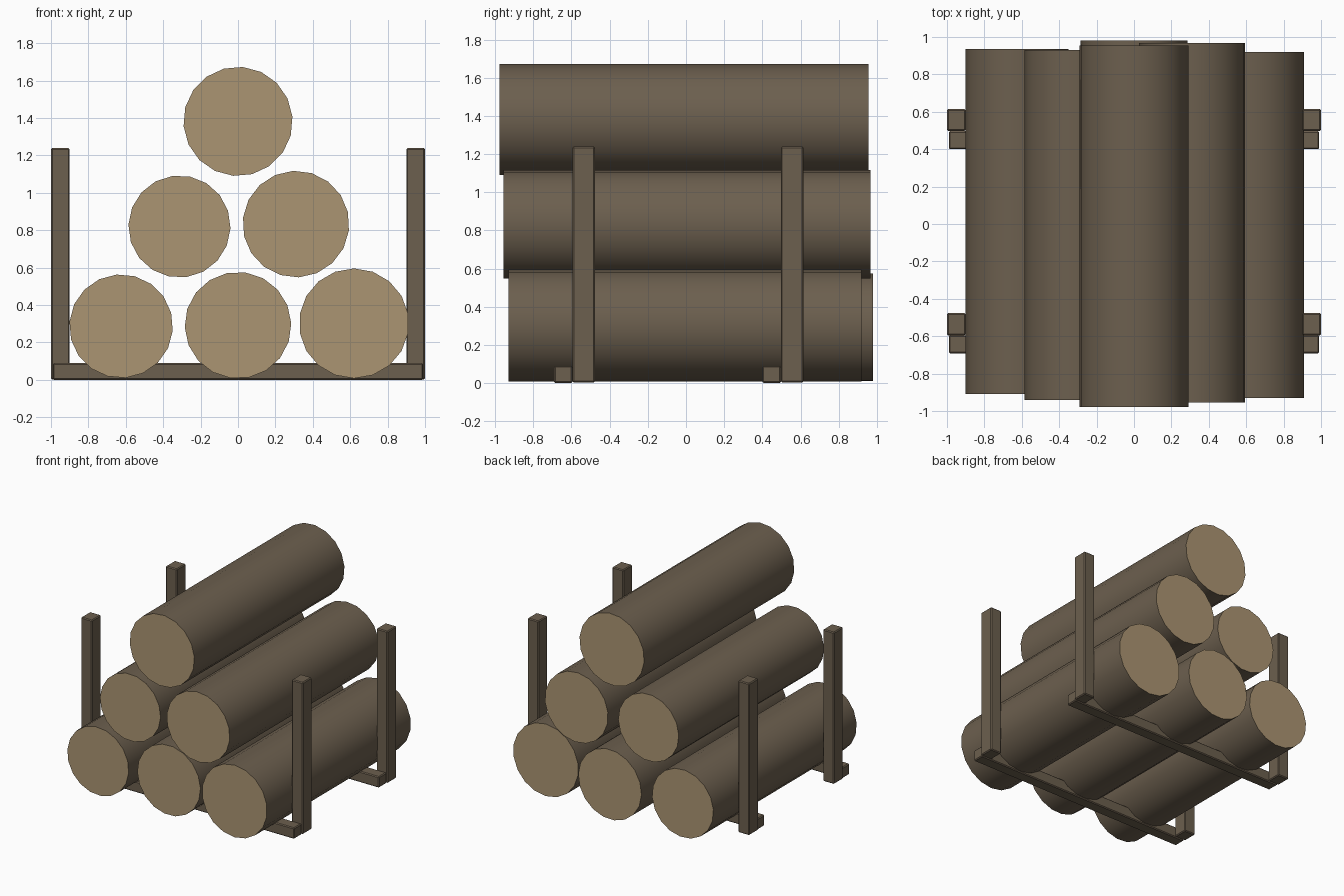
import bpy
import bmesh
import math
from mathutils import Matrix

cube = bpy.data.objects.get("Cube")
if cube:
    bpy.data.objects.remove(cube, do_unlink=True)


def make_material(name, rgb):
    mat = bpy.data.materials.new(name)
    mat.use_nodes = True
    colour = (*rgb, 1.0)
    mat.diffuse_color = colour
    mat.node_tree.nodes["Principled BSDF"].inputs["Base Color"].default_value = colour
    return mat


bark = make_material("brown bark", (0.15, 0.115, 0.077))
cut_wood = make_material("pale cut wood", (0.41, 0.30, 0.17))


def add_object(name, bm, materials):
    mesh = bpy.data.meshes.new(name)
    bm.to_mesh(mesh)
    bm.free()
    for mat in materials:
        mesh.materials.append(mat)
    obj = bpy.data.objects.new(name, mesh)
    bpy.context.collection.objects.link(obj)
    return obj


def add_log(name, x, z, radius, front, back, turn):
    """Log lying along y, with pale sawn ends."""
    bm = bmesh.new()
    bmesh.ops.create_cone(bm, cap_ends=True, segments=18, radius1=radius,
                          radius2=radius, depth=back - front)
    place = (Matrix.Translation((x, (front + back) / 2, z))
             @ Matrix.Rotation(math.radians(90), 4, "X")
             @ Matrix.Rotation(math.radians(turn), 4, "Z"))
    bm.transform(place)
    bm.normal_update()
    for face in bm.faces:
        face.material_index = 1 if abs(face.normal.y) > 0.9 else 0
    obj = add_object(name, bm, [bark, cut_wood])
    bpy.ops.object.select_all(action="DESELECT")
    obj.select_set(True)
    bpy.context.view_layer.objects.active = obj
    bpy.ops.object.shade_smooth_by_angle(angle=math.radians(40))


def add_timber(name, low, high):
    """Square timber with slightly softened edges."""
    bm = bmesh.new()
    bmesh.ops.create_cube(bm, size=1)
    for v in bm.verts:
        v.co = [(a + b) / 2 + c * (b - a) for a, b, c in zip(low, high, v.co)]
    bmesh.ops.bevel(bm, geom=bm.edges[:], offset=0.007, segments=1,
                    affect="EDGES")
    add_object(name, bm, [bark])


# Stacked logs: name, x, z, radius, front y, back y, turn
logs = [
    ("bottom_right_log", -0.625, 0.287, 0.277, -0.91, 0.935, 5),
    ("bottom_middle_log", 0, 0.292, 0.285, -0.89, 0.98, 12),
    ("bottom_left_log", 0.62, 0.302, 0.294, -0.93, 0.92, 0),
    ("middle_right_log", -0.313, 0.82, 0.273, -0.94, 0.93, 8),
    ("middle_left_log", 0.31, 0.833, 0.285, -0.955, 0.968, 3),
    ("top_log", 0, 1.382, 0.292, -0.978, 0.955, 15),
]
for log in logs:
    add_log(*log)

# Rack: a crossbeam and two posts at each end
for end, y in (("front", -0.595), ("back", 0.497)):
    add_timber(f"{end}_crossbeam", (-0.99, y - 0.097, 0), (0.99, y, 0.09))
    for side, x in (("right", -0.95), ("left", 0.95)):
        add_timber(f"{end}_{side}_post", (x - 0.05, y, 0.003),
                   (x + 0.05, y + 0.118, 1.24))
